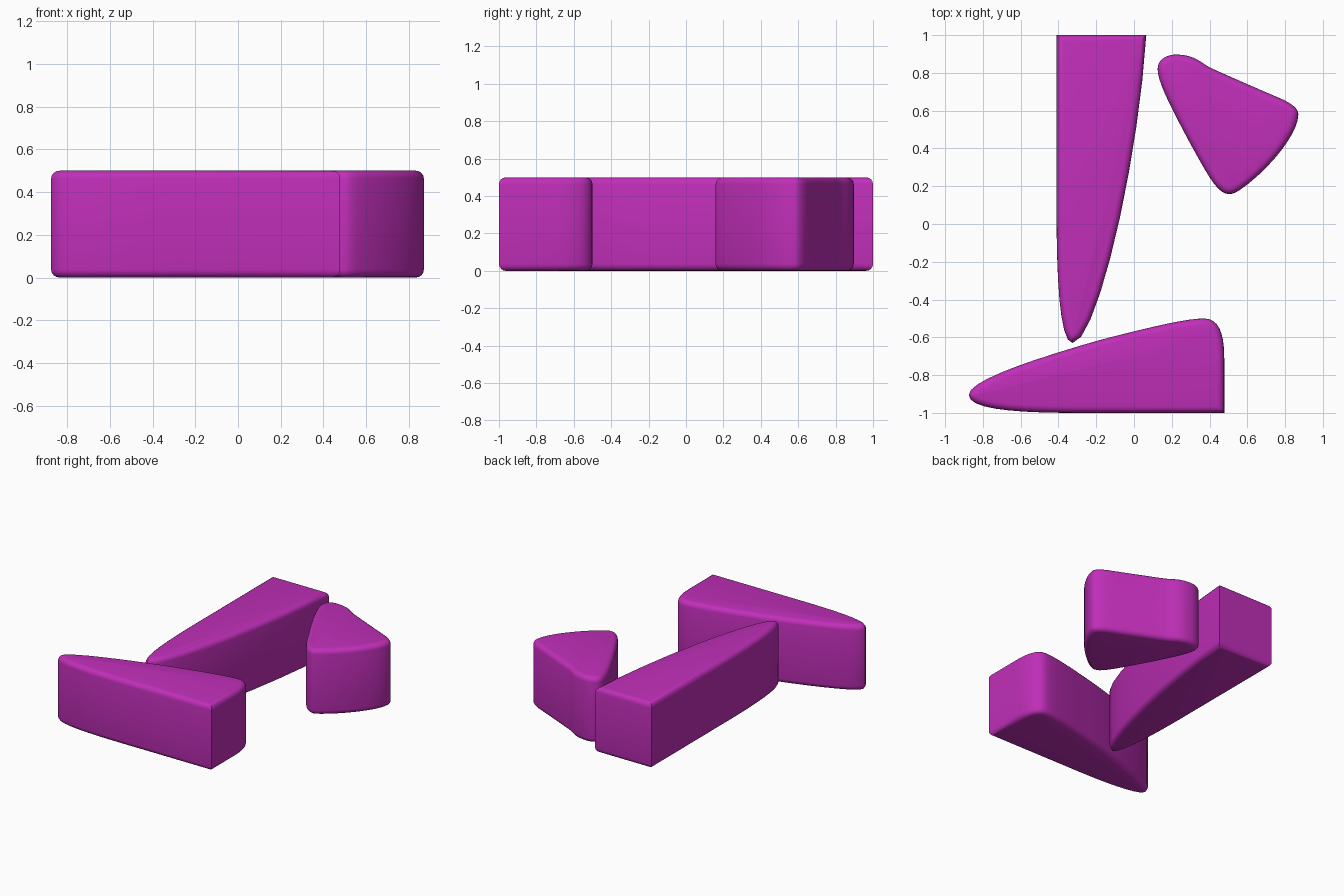
import bpy
import bmesh
import math
from mathutils import Vector
from mathutils.geometry import interpolate_bezier

HEIGHT = 0.5
ROUND = 0.037
STEPS = 10

default_cube = bpy.data.objects.get("Cube")
if default_cube:
    bpy.data.objects.remove(default_cube, do_unlink=True)

# Single magenta colour for all parts
COLOUR = (0.53, 0.028, 0.485, 1.0)
magenta = bpy.data.materials.new("magenta")
magenta.use_nodes = True
magenta.diffuse_color = COLOUR
shader = next(n for n in magenta.node_tree.nodes if n.type == 'BSDF_PRINCIPLED')
shader.inputs["Base Color"].default_value = COLOUR


def outline(start, segments):
    """Chain straight (end) and curved (handle, handle, end) segments."""
    points = [Vector((*start, 0))]
    for segment in segments:
        corners = [Vector((*p, 0)) for p in segment]
        if len(corners) == 1:
            points.append(corners[0])
        else:
            points += interpolate_bezier(points[-1], *corners, STEPS)[1:]
    # Drop the closing point when it repeats the start
    if (points[-1] - points[0]).length < 0.001:
        points.pop()
    return points


def solid(name, start, segments):
    """Extrude an outline and round its top and bottom rims."""
    bm = bmesh.new()
    base = bm.faces.new([bm.verts.new(p) for p in outline(start, segments)])
    raised = bmesh.ops.extrude_face_region(bm, geom=[base], use_keep_orig=True)
    top_verts = [g for g in raised["geom"] if isinstance(g, bmesh.types.BMVert)]
    bmesh.ops.translate(bm, verts=top_verts, vec=(0, 0, HEIGHT))
    bmesh.ops.recalc_face_normals(bm, faces=bm.faces[:])
    rims = [e for e in bm.edges if abs(e.verts[0].co.z - e.verts[1].co.z) < 0.001]
    bmesh.ops.bevel(bm, geom=rims, offset=ROUND, offset_type='OFFSET',
                    segments=4, profile=0.5, affect='EDGES', clamp_overlap=False)
    bmesh.ops.recalc_face_normals(bm, faces=bm.faces[:])
    mesh = bpy.data.meshes.new(name)
    bm.to_mesh(mesh)
    bm.free()
    mesh.materials.append(magenta)
    obj = bpy.data.objects.new(name, mesh)
    bpy.context.collection.objects.link(obj)
    bpy.ops.object.select_all(action='DESELECT')
    obj.select_set(True)
    bpy.context.view_layer.objects.active = obj
    bpy.ops.object.shade_smooth_by_angle(angle=math.radians(35))
    return obj


# Long upright blade with a square back end and a rounded tip
solid("long_blade", (-0.41, 1), [
    [(0.065, 1)],
    [(0.02, 0.3), (-0.2, -0.63), (-0.325, -0.63)],
    [(-0.41, -0.63), (-0.41, -0.1), (-0.41, 0.1)],
])

# Front wedge, tapering towards the right
solid("front_wedge", (0.478, -1), [
    [(-0.3, -1)],
    [(-0.6, -1), (-0.875, -0.985), (-0.875, -0.905)],
    [(-0.875, -0.83), (-0.55, -0.72), (-0.18, -0.614)],
    [(0.05, -0.555), (0.27, -0.5), (0.37, -0.5)],
    [(0.46, -0.5), (0.478, -0.6), (0.478, -0.72)],
])

# Rounded three-cornered block at the back left
solid("triangular_block", (0.125, 0.82), [
    [(0.125, 0.87), (0.17, 0.897), (0.225, 0.897)],
    [(0.33, 0.897), (0.36, 0.845), (0.42, 0.82)],
    [(0.56, 0.757), (0.67, 0.71), (0.77, 0.667)],
    [(0.84, 0.637), (0.87, 0.61), (0.87, 0.58)],
    [(0.87, 0.49), (0.75, 0.33), (0.61, 0.217)],
    [(0.56, 0.178), (0.53, 0.158), (0.505, 0.158)],
    [(0.44, 0.158), (0.39, 0.26), (0.29, 0.44)],
    [(0.2, 0.61), (0.125, 0.75), (0.125, 0.82)],
])
